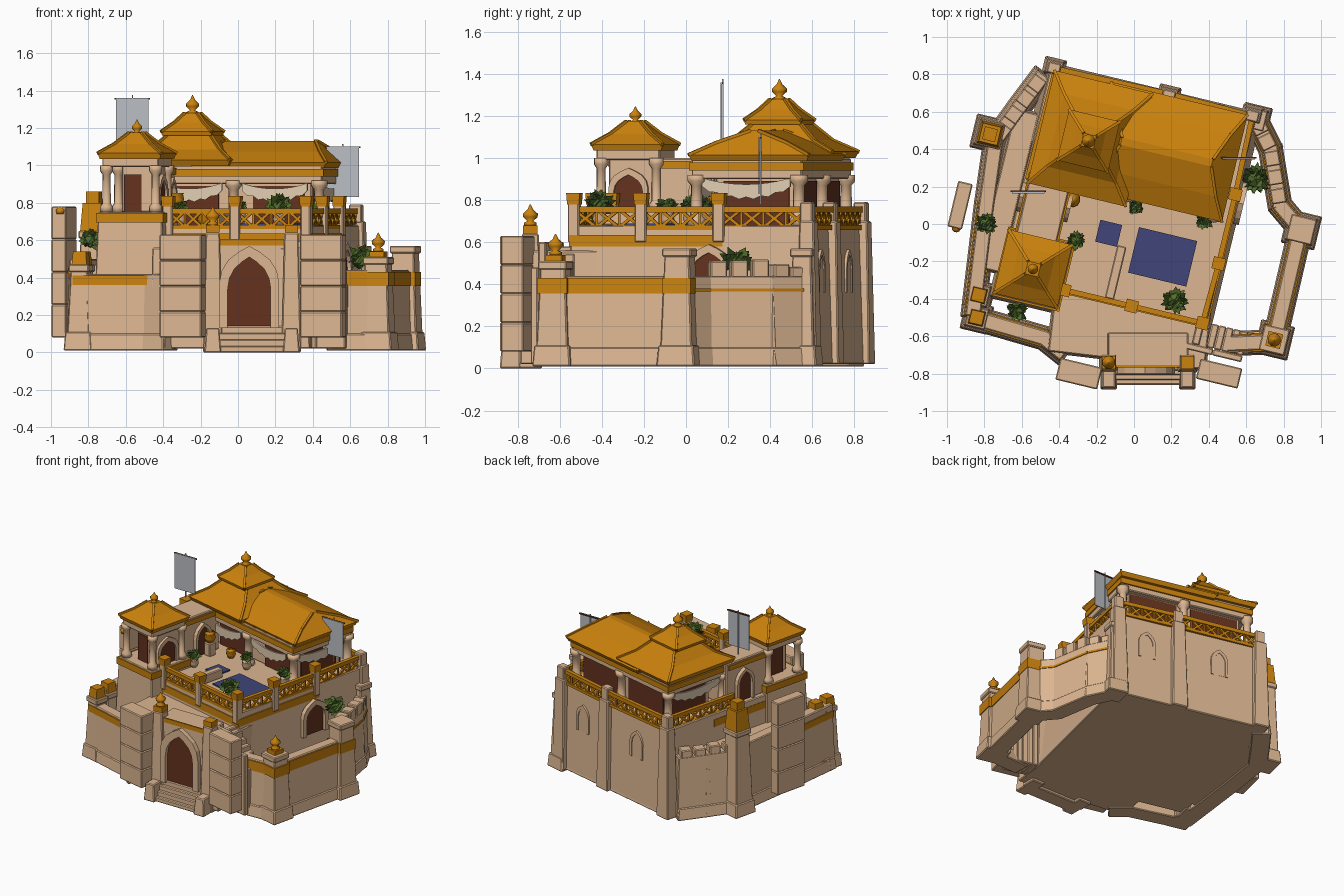
import bpy, bmesh, math, random
from mathutils import Matrix, Vector

random.seed(4)
cube = bpy.data.objects.get("Cube")
if cube:
    bpy.data.objects.remove(cube)


def material(name, r, g, b):
    m = bpy.data.materials.new(name)
    m.use_nodes = True
    m.diffuse_color = (r, g, b, 1)
    m.node_tree.nodes["Principled BSDF"].inputs["Base Color"].default_value = (r, g, b, 1)
    return m


STONE = material("sandstone", .72, .47, .285)
GOLD = material("gold", .6, .225, .004)
WOOD = material("dark red wood", .13, .032, .013)
LEAF = material("leaf green", .085, .16, .025)
BLUE = material("pool blue", .05, .06, .19)
CLOTH = material("cream cloth", .76, .61, .44)
GREY = material("banner grey", .5, .52, .55)

TILT = math.radians(-13.5)          # the keep is turned against the gate
RIGHT, BACK, LEFT = TILT + math.pi / 2, TILT + math.pi, TILT - math.pi / 2


def at(x, y):
    """Position in the keep's turned frame."""
    v = Matrix.Rotation(TILT, 2) @ Vector((x, y))
    return v.x, v.y


def place(name, bm, mat, pos=(0, 0), z=0, rot=0, bevel=0, smooth=False):
    bmesh.ops.recalc_face_normals(bm, faces=bm.faces)
    me = bpy.data.meshes.new(name)
    bm.to_mesh(me)
    bm.free()
    me.materials.append(mat)
    ob = bpy.data.objects.new(name, me)
    bpy.context.collection.objects.link(ob)
    ob.location = (pos[0], pos[1], z)
    ob.rotation_euler.z = rot
    if bevel:
        ob.modifiers.new("soft edge", 'BEVEL').width = bevel
    if smooth:
        me.shade_smooth()
    return ob


def loft(rings):
    """Skin a list of rings of points, capping both ends."""
    bm = bmesh.new()
    vs = [[bm.verts.new(p) for p in ring] for ring in rings]
    n = len(vs[0])
    for a, b in zip(vs, vs[1:]):
        for i in range(n):
            bm.faces.new((a[i], a[(i + 1) % n], b[(i + 1) % n], b[i]))
    bm.faces.new(vs[0])
    bm.faces.new(vs[-1])
    return bm


def rect(hx, hy, z):
    return [(-hx, -hy, z), (hx, -hy, z), (hx, hy, z), (-hx, hy, z)]


def box(name, pos, z0, z1, sx, sy, mat=STONE, rot=TILT, flare=0):
    bm = loft([rect(sx / 2 + flare, sy / 2 + flare, z0), rect(sx / 2, sy / 2, z1)])
    soft = .006 if mat is STONE and min(sx, sy, z1 - z0) > .03 else 0
    return place(name, bm, mat, pos, 0, rot, soft)


def block(name, x0, x1, y0, y1, z0, z1, mat=STONE, flare=0):
    return box(name, at((x0 + x1) / 2, (y0 + y1) / 2), z0, z1, x1 - x0, y1 - y0, mat, TILT, flare)


def add_beam(bm, p, q, w):
    p, q = Vector(p), Vector(q)
    m = Matrix.Translation((p + q) / 2) @ (q - p).to_track_quat('Z', 'Y').to_matrix().to_4x4()
    bmesh.ops.create_cube(bm, size=1, matrix=m @ Matrix.Diagonal((w, w, (q - p).length, 1)))


def lathe(name, pos, z, profile, mat, scale=1, sides=10):
    rings = [[(r * scale * math.cos(i * math.tau / sides), r * scale * math.sin(i * math.tau / sides), h * scale)
              for i in range(sides)] for r, h in profile]
    return place(name, loft(rings), mat, pos, z, TILT, smooth=True)


def finial(pos, z, s=1):
    lathe("finial", pos, z, [(.03, 0), (.03, .012), (.014, .02), (.035, .04), (.036, .055), (.014, .075), (.002, .1)],
          GOLD, s)


def roof(name, pos, levels):
    """Hipped roof from stacked (half x, half y, z) sections, with hip ribs."""
    rings = [rect(*lv) for lv in levels]
    bm = loft(rings)
    for a, b in zip(rings[1:], rings[2:]):
        for p, q in zip(a, b):
            add_beam(bm, p, q, .016)
    place(name, bm, GOLD, pos, 0, TILT)


def arch_line(w, h):
    half = [(w, 0), (w, h * .55), (w * .92, h * .7), (w * .7, h * .83), (w * .35, h * .93)]
    return half + [(0, h)] + [(-x, z) for x, z in reversed(half)]


def arch(name, pos, z, rot, w, h, rim=.03, depth=.03, fill=WOOD):
    """Pointed opening: a raised stone rim around a thin panel."""
    bm = bmesh.new()
    inner, outer = arch_line(w, h), arch_line(w + rim, h + rim * 1.3)
    vi = [bm.verts.new((x, 0, k)) for x, k in inner]
    vo = [bm.verts.new((x, 0, k)) for x, k in outer]
    for i in range(len(vi) - 1):
        bm.faces.new((vi[i], vi[i + 1], vo[i + 1], vo[i]))
    ext = bmesh.ops.extrude_face_region(bm, geom=list(bm.faces))
    bmesh.ops.translate(bm, verts=[v for v in ext["geom"] if isinstance(v, bmesh.types.BMVert)], vec=(0, -depth, 0))
    place(name + "_rim", bm, STONE, pos, z, rot)
    panel = loft([[(x, y, k) for x, k in inner] for y in (0, -.008)])
    place(name + "_panel", panel, fill, pos, z, rot)


def rail(x0, y0, x1, y1, z=.67):
    """Gold railing with crossed lattice between two keep positions."""
    bm = bmesh.new()
    a, b = Vector((*at(x0, y0), z)), Vector((*at(x1, y1), z))
    up = Vector((0, 0, .085))
    add_beam(bm, a, b, .022)
    add_beam(bm, a + up, b + up, .028)
    n = max(1, round((b - a).length / .1))
    for i in range(n):
        p, q = a.lerp(b, i / n), a.lerp(b, (i + 1) / n)
        add_beam(bm, p, q + up, .014)
        add_beam(bm, q, p + up, .014)
        add_beam(bm, q, q + up, .012)
    place("lattice_rail", bm, GOLD)


def post(x, y):
    box("rail_post", at(x, y), .6, .79, .055, .055)
    box("rail_post_cap", at(x, y), .78, .835, .066, .066, GOLD, TILT, -.004)


def column(x, y, z0, z1, r=.024):
    h = z1 - z0
    lathe("column", at(x, y), z0, [(r * 1.5, 0), (r * 1.5, .03), (r, .045), (r * .9, h - .05), (r * 1.5, h - .03),
                                   (r * 1.5, h)], STONE, 1, 8)


def wall(p, q, top, band=None, band_h=.07, teeth=False):
    """Battered rampart with plinth, optional gold band and merlons."""
    p, q = Vector(p), Vector(q)
    d, mid, t = q - p, (p + q) / 2, .08
    rot, n = math.atan2(d.y, d.x), d.length
    box("rampart", mid, .01, top, n + t * .3, t, STONE, rot, .014)
    box("rampart_plinth", mid, .01, .1, n + t * .4, t + .035, STONE, rot, .01)
    if band:
        box("rampart_band", mid, band, band + band_h, n + t * .3, t + .016, GOLD, rot)
    if teeth:
        k = max(2, round(n / .12))
        for i in range(k):
            box("merlon", p.lerp(q, (i + .5) / k), top - .01, top + random.uniform(.04, .08), .08, t, STONE, rot)


def turret(pos, top, w):
    box("turret", pos, .01, top, w, w, STONE, TILT, .02)
    box("turret_plinth", pos, .01, .11, w + .05, w + .05, STONE, TILT, .008)
    box("turret_lip", pos, top - .03, top + .01, w + .02, w + .02)


def bush(pos, z, r):
    """Ball of broad pointed leaves."""
    bm = bmesh.new()
    for _ in range(45):
        d = Vector((random.uniform(-1, 1), random.uniform(-1, 1), random.uniform(-.6, 1))).normalized()
        s = d.orthogonal().normalized() * r * .32
        pts = (d * r * .3, d * r * .7 + s, d * r * random.uniform(.9, 1.2), d * r * .7 - s)
        bm.faces.new([bm.verts.new(v) for v in pts])
    bmesh.ops.create_icosphere(bm, subdivisions=1, radius=r * .7)
    place("bush", bm, LEAF, pos, z)


def pot(pos, z, mat=STONE, s=1):
    lathe("pot", pos, z, [(.02, 0), (.035, .03), (.03, .055), (.034, .06)], mat, s)


def drape(p, q, z):
    """Sagging awning cloth."""
    bm, rows = bmesh.new(), []
    for i in range(13):
        t = i / 12
        v, sag = Vector(p).lerp(Vector(q), t), 4 * t * (1 - t)
        x, y = at(*v)
        rows.append([bm.verts.new((x, y, z - .03 * sag)),
                     bm.verts.new((x, y, z - .04 - .05 * sag - .012 * (i % 2)))])
    for a, b in zip(rows, rows[1:]):
        bm.faces.new((a[0], b[0], b[1], a[1]))
    ob = place("awning", bm, CLOTH)
    ob.modifiers.new("thickness", 'SOLIDIFY').thickness = .012


# Keep body and terrace
block("keep_body", -.63, .5, -.44, .71, .02, .68, STONE, .025)
block("keep_plinth", -.65, .52, -.45, .725, .02, .11, STONE, .012)
block("terrace_band", -.635, .51, -.45, .3, .58, .635, GOLD)
block("pavilion_base", -.64, -.29, -.54, -.18, .02, .75, STONE, .025)
block("pavilion_band", -.65, -.28, -.55, -.17, .695, .745, GOLD)
for x in (-.61, .02, .48):
    block("back_pilaster", x - .045, x + .045, .68, .75, .02, .7, STONE, .015)
    block("back_rail_post", x - .035, x + .035, .68, .74, .69, .79)
for x in (-.3, .26):
    arch("back_window", at(x, .715), .36, BACK, .045, .18, .02, .014, STONE)
arch("side_door", at(.515, .24), .33, RIGHT, .085, .22)

# Pools and low terrace walls
block("large_pool", .03, .35, -.26, -.01, .68, .69, BLUE)
block("small_pool", -.18, -.06, -.14, -.02, .68, .69, BLUE)
block("terrace_bench", -.06, -.01, -.42, -.13, .68, .75)

# Terrace and back railings with posts
corners = [(-.28, -.43), (.09, -.43), (.48, -.43), (.49, -.1), (.49, .28), (.48, .71), (.02, .72), (-.6, .71), (-.61, .1)]
for a, b in zip(corners, corners[1:]):
    rail(*a, *b)
for x, y in corners[:5]:
    post(x, y)

# Great hall
block("hall_core", -.5, .35, .23, .63, .68, 1)
block("hall_beam", -.57, .43, .13, .67, .9, 1)
block("hall_gold_band", -.58, .44, .12, .68, .94, .98, GOLD)
for x in (-.55, -.06, .41):
    for y in (.15, .65):
        column(x, y, .68, .92, .03)
for x in (-.3, .17):
    block("hall_front_door", x - .14, x + .14, .223, .23, .68, .89, WOOD)
    block("hall_back_screen", x - .18, x + .18, .63, .638, .68, .89, WOOD)
    drape((x - .18, .14), (x + .18, .14), .905)
block("hall_right_screen", .35, .358, .27, .59, .68, .89, WOOD)
block("hall_left_screen", -.508, -.5, .27, .59, .68, .89, WOOD)
drape((.42, .18), (.42, .61), .905)
drape((-.56, .18), (-.56, .61), .905)

# Side room joining hall and pavilion
block("side_room", -.6, -.38, -.22, .16, .68, 1)
block("side_room_band", -.61, -.37, -.22, .14, .95, .985, GOLD)
arch("side_room_door", at(-.38, 0), .69, RIGHT, .055, .22, .02)
arch("side_room_back_door", at(-.6, 0), .69, LEFT, .06, .22, .02)

# Hall roofs
roof("wing_roof", at(.08, .415), [(.36, .28, .985), (.375, .295, 1.015), (.31, .17, 1.075), (.25, .02, 1.13)])
tower = at(-.34, .375)
roof("tower_roof", at(-.335, .39), [(.26, .295, 1), (.27, .31, 1.03), (.19, .2, 1.085), (.12, .12, 1.16)])
box("tower_neck", tower, 1.14, 1.19, .2, .2, GOLD)
roof("tower_cap", tower, [(.135, .135, 1.16), (.14, .14, 1.18), (.08, .08, 1.23), (.035, .035, 1.28)])
finial(tower, 1.275)

# Corner pavilion
px, py = -.469, -.36
hut = at(px, py)
block("pavilion_core", px - .06, px + .13, py - .1, py + .13, .75, 1.03)
box("pavilion_beam", hut, .99, 1.05, .31, .31)
for sx in (-1, 1):
    for sy in (-1, 1):
        column(px + sx * .135, py + sy * .135, .75, 1, .024)
arch("pavilion_side_door", at(px + .13, py), .75, RIGHT, .07, .17, .025, .02)
block("pavilion_front_door", px - .045, px + .05, py - .108, py - .1, .75, .95, WOOD)
block("pavilion_left_door", px - .068, px - .06, py - .06, py + .06, .75, .95, WOOD)
roof("pavilion_roof", hut, [(.165, .165, 1.035), (.175, .175, 1.065), (.1, .1, 1.115), (.035, .035, 1.175)])
finial(hut, 1.165, .8)

# Gatehouse
box("gate_landing", (-.02, -.55), .02, .56, .84, .36, STONE, TILT / 2, .01)
box("gate_block", (.075, -.67), .02, .6, .43, .18, STONE, 0, .01)
box("gate_band", (.075, -.76), .572, .605, .36, .012, GOLD, 0)
arch("gate", (.06, -.765), .13, 0, .115, .38, .045, .035)
for x in (-.135, .285):
    box("gate_post", (x, -.74), 0, .64, .075, .08, STONE, 0, .015)
    box("gate_post_cap", (x, -.74), .64, .68, .07, .07, GOLD, 0)
    box("stair_cheek", (x, -.82), 0, .13, .07, .11, STONE, 0, .01)
finial((-.135, -.74), .68)
for i in range(4):
    box("gate_step", (.075, -.8 + i * .013), 0, .035 * (i + 1), .36, .12 - i * .026, STONE, 0)

# Side stair down to the outer court
for i in range(7):
    block("court_step", .45 + i * .04, .49 + i * .04, -.55, -.42, .02, .58 - i * .035)
block("stair_wall", .4, .57, -.585, -.55, .02, .6)
block("stair_wall", .57, .73, -.585, -.55, .02, .48)

# Standing slabs with stacked courses
for (x, y), top, w, d in (((-.295, -.8), .63, .23, .12), ((.455, -.8), .63, .23, .11), ((-.93, .1), .78, .08, .25)):
    h = (top - .08) / 4
    for i in range(4):
        box("stone_slab", (x, y), .08 + i * h, .08 + (i + 1) * h, w, d)
lathe("slab_knob", (-.95, -.02), .74, [(.02, 0), (.025, .02), (.012, .035)], GOLD)

# Left ramparts
block("left_walk", -.76, -.62, -.42, .45, .02, .47, STONE, .01)
left = [(-.49, .79), (-.61, .63), (-.74, .45), (-.79, .1), (-.86, -.48)]
for i, (a, b) in enumerate(zip(left, left[1:])):
    wall(a, b, .48 if i < 2 else .5, .4 if i > 2 else None, .05, i < 2)
wall((-.86, -.5), (-.48, -.61), .42, .36, .05)
wall((-.48, -.61), (-.38, -.69), .42)
turret((-.77, .48), .64, .12)
box("turret_crown", (-.77, .48), .64, .8, .1, .1, GOLD, TILT, .012)
box("turret_crown_top", (-.77, .48), .8, .86, .07, .07, GOLD)
for x, y in ((-.83, -.38), (-.84, -.5)):
    turret((x, y), .46, .09)
    box("turret_cap", (x, y), .47, .54, .07, .07, GOLD, TILT, .006)

# Right ramparts and outer court
right = [(.65, .56), (.73, .4), (.78, .1), (.89, -.03), (.75, -.63), (.5, -.64)]
for i, (a, b) in enumerate(zip(right, right[1:])):
    wall(a, b, .44, .355 if i > 2 else .365, .075 if i > 2 else .015, i < 2)
turret((.65, .56), .56, .09)
turret((.895, -.03), .56, .12)
box("turret_band", (.895, -.03), .355, .43, .14, .14, GOLD)
turret((.75, -.62), .5, .12)
box("corner_band", (.75, -.62), .355, .43, .145, .145, GOLD)
box("corner_cap", (.75, -.62), .51, .54, .08, .08, GOLD)
finial((.75, -.62), .54)

# Planting
for x, y, z, r in ((.65, .24, .5, .08), (-.79, 0, .6, .06), (-.63, -.47, .33, .06), (-.31, -.09, .77, .05),
                   (.01, .09, .77, .042), (.38, .02, .77, .05), (.22, -.41, .78, .07)):
    bush((x, y), z, r)
    if z > .7:
        pot((x, y), .68)
pot(at(-.22, .13), .68, GOLD)
pot(at(-.35, .05), .78, GOLD, 1.2)
block("pot_stand", -.38, -.32, .02, .08, .68, .78)

# Banners on poles
for x, y, z in ((-.565, .175, 1.09), (.56, .355, .83)):
    box("banner", (x, y - .008), z, z + .27, .175, .006, GREY, 0)
    box("banner_pole", (x, y), z - .05, z + .285, .006, .006, GREY, 0)
    box("banner_crossbar", (x, y), z + .262, z + .27, .19, .008, WOOD, 0)
